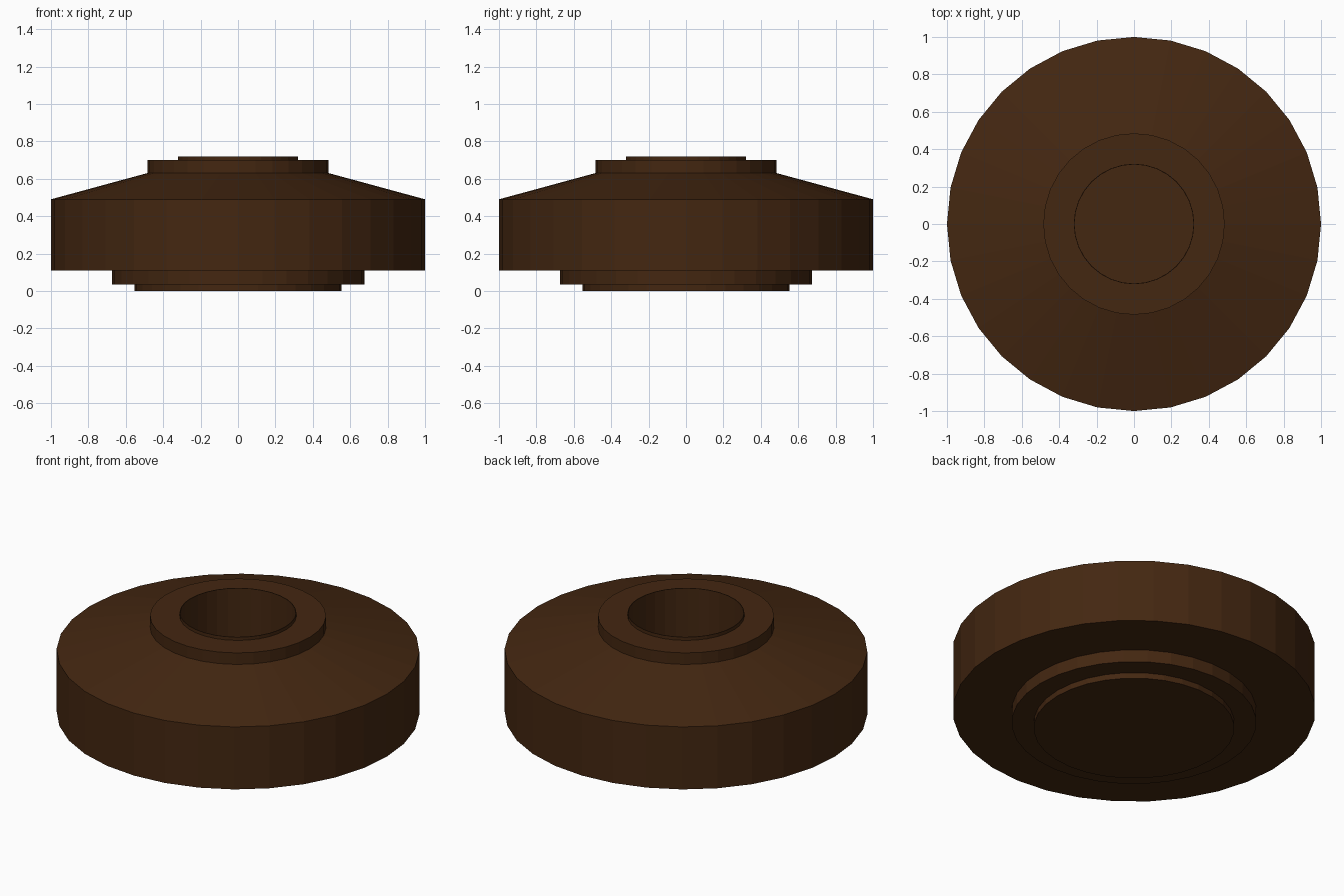
import bpy
import bmesh
from math import tau

cube = bpy.data.objects.get("Cube")
if cube:
    bpy.data.objects.remove(cube, do_unlink=True)

SIDES = 32
BORE = 0.318

brown = bpy.data.materials.new("dark_brown")
brown.use_nodes = True
colour = (0.057, 0.0200, 0.0055, 1)
brown.diffuse_color = colour
shader = next(n for n in brown.node_tree.nodes if n.type == 'BSDF_PRINCIPLED')
shader.inputs["Base Color"].default_value = colour


def lathe(name, profile):
    """Turn an (r, z) profile around the z axis into a flat-faced part."""
    bm = bmesh.new()
    verts = [bm.verts.new((r, 0, z)) for r, z in profile]
    edges = [bm.edges.new(pair) for pair in zip(verts, verts[1:])]
    bmesh.ops.spin(bm, geom=verts + edges, cent=(0, 0, 0), axis=(0, 0, 1),
                   angle=tau, steps=SIDES)
    bmesh.ops.remove_doubles(bm, verts=bm.verts, dist=0.0001)
    bmesh.ops.recalc_face_normals(bm, faces=bm.faces)
    mesh = bpy.data.meshes.new(name)
    bm.to_mesh(mesh)
    bm.free()
    mesh.materials.append(brown)
    obj = bpy.data.objects.new(name, mesh)
    bpy.context.collection.objects.link(obj)
    return obj


# Wide drum with a sloping shoulder, open under the collar
lathe("body", [(0, 0.11), (1, 0.11), (1, 0.49), (0.485, 0.63)])

# Raised collar around the bore
lathe("collar", [(0.485, 0.63), (0.485, 0.70), (0.322, 0.70)])

# Thin lip and the blind bore inside it
lathe("bore_liner", [(0.322, 0.70), (0.322, 0.72), (BORE, 0.72),
                     (BORE, 0.42), (0, 0.42)])

# Stepped underside
lathe("lower_flange", [(0.675, 0.11), (0.675, 0.035), (0, 0.035)])
lathe("base_disc", [(0.553, 0.035), (0.553, 0), (0, 0)])

# Face the open shells outward
for name, up in (("collar", True), ("bore_liner", True),
                 ("lower_flange", False), ("base_disc", False), ("body", False)):
    mesh = bpy.data.objects[name].data
    flat = max(mesh.polygons, key=lambda p: abs(p.normal.z))
    if (flat.normal.z > 0) != up:
        mesh.flip_normals()
